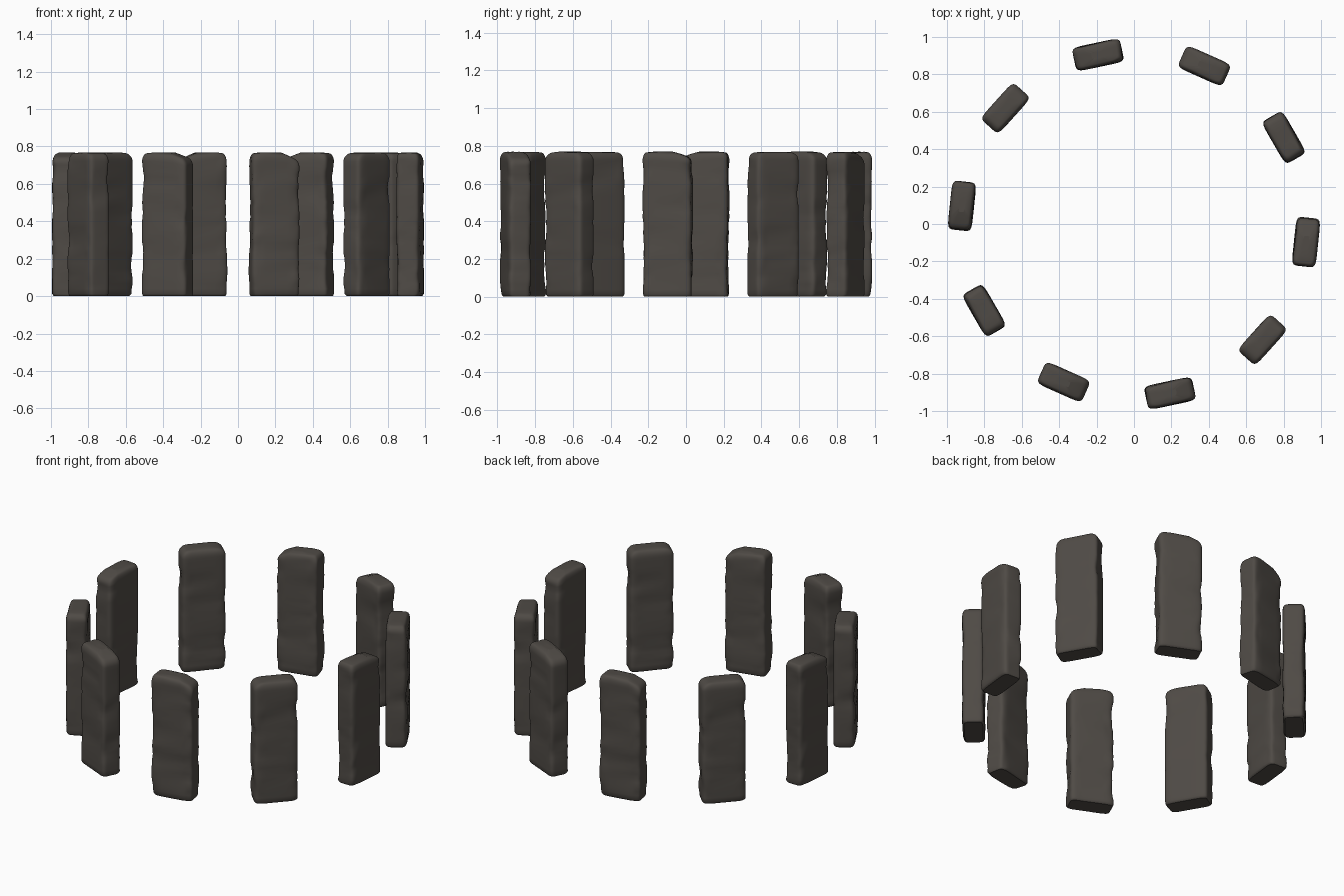
import bpy, bmesh, math
from mathutils import Matrix, Vector, noise

if "Cube" in bpy.data.objects:
    bpy.data.objects.remove(bpy.data.objects["Cube"])

H, HALF_W, HALF_D, RADIUS = 0.766, 0.131, 0.065, 0.925

stone_mat = bpy.data.materials.new("dark weathered stone")
stone_mat.diffuse_color = (0.078, 0.069, 0.060, 1)
stone_mat.use_nodes = True
stone_mat.node_tree.nodes["Principled BSDF"].inputs["Base Color"].default_value = stone_mat.diffuse_color


def spow(v, p):
    return math.copysign(abs(v) ** p, v)


def stone_mesh(name, seed, inset_l, inset_r, slant):
    """Upright slab: stacked rounded-rectangle rings, worn by noise."""
    # rings: height, end inset factor, face inset
    rings = [(0.0, 0.2, 0.010), (0.004, 0.1, 0.005), (0.012, 0.0, 0.0)]
    c = 0.045
    rings += [(0.012 + (H - c - 0.012) * i / 26, 0, 0) for i in range(1, 27)]
    for i in range(1, 7):
        a = i / 6 * math.pi / 2
        rings.append((H - c + c * math.sin(a), 1 - math.cos(a),
                      0.02 * (1 - math.cos(a))))
    n = 44
    bm = bmesh.new()
    off = Vector((seed * 7.3, seed * 3.1, seed * 5.7))

    def place(x, y, z):
        p = Vector((x, y, z))
        w1 = noise.noise(Vector((x * 5, y * 5, z * 7)) + off)
        w2 = noise.noise(Vector((x * 16, y * 16, z * 20)) + off)
        d = min(0.0, 0.009 * w1 + 0.005 * w2 - 0.001)
        out = Vector((x / HALF_W, y / HALF_D, 0))
        p.x += out.x * d * 1.3
        p.y += out.y * d
        # worn slope towards one top corner
        k = (z / H) ** 5
        p.z -= k * slant * max(0.0, (x - 0.03) / 0.09)
        if z > 0.7:
            p.z -= 0.004 * abs(w1) * k
        return bm.verts.new(p)

    loops = []
    for z, fe, iy in rings:
        row = []
        for j in range(n):
            a = 2 * math.pi * (j + 0.5) / n
            ux, uy = spow(math.cos(a), 0.3), spow(math.sin(a), 0.3)
            end = inset_r if ux > 0 else inset_l
            row.append(place(ux * (HALF_W - end * fe), uy * (HALF_D - iy), z))
        loops.append(row)
    # top closes inwards
    for s in (0.7, 0.35):
        row = []
        for j in range(n):
            a = 2 * math.pi * (j + 0.5) / n
            ux, uy = spow(math.cos(a), 0.3), spow(math.sin(a), 0.3)
            end = inset_r if ux > 0 else inset_l
            row.append(place(ux * (HALF_W - end) * s, uy * 0.045 * s, H + 0.003))
        loops.append(row)
    for lo, hi in zip(loops, loops[1:]):
        for j in range(n):
            k = (j + 1) % n
            bm.faces.new((lo[j], lo[k], hi[k], hi[j]))
    bm.faces.new(loops[-1])
    bm.faces.new(loops[0][::-1])
    bmesh.ops.recalc_face_normals(bm, faces=bm.faces[:])
    for f in bm.faces:
        f.smooth = len(f.verts) == 4
    me = bpy.data.meshes.new(name)
    bm.to_mesh(me)
    bm.free()
    me.materials.append(stone_mat)
    return me


# five stone shapes: left inset, right inset, corner slope
variants = [(0.020, 0.035, 0.025), (0.035, 0.040, 0.0), (0.025, 0.030, 0.030),
            (0.025, 0.030, 0.035), (0.055, 0.040, 0.0)]
meshes = [stone_mesh("standing_stone_shape_%d" % (i + 1), i + 1, *v)
          for i, v in enumerate(variants)]

# ring of ten; opposite stones share a shape
for i in range(10):
    ang = math.radians(-6 + 36 * i)
    ob = bpy.data.objects.new("standing_stone_%d" % (i + 1), meshes[i % 5])
    ob.location = (RADIUS * math.cos(ang), RADIUS * math.sin(ang), 0)
    ob.rotation_euler = (0, 0, ang + math.pi / 2)
    bpy.context.collection.objects.link(ob)
